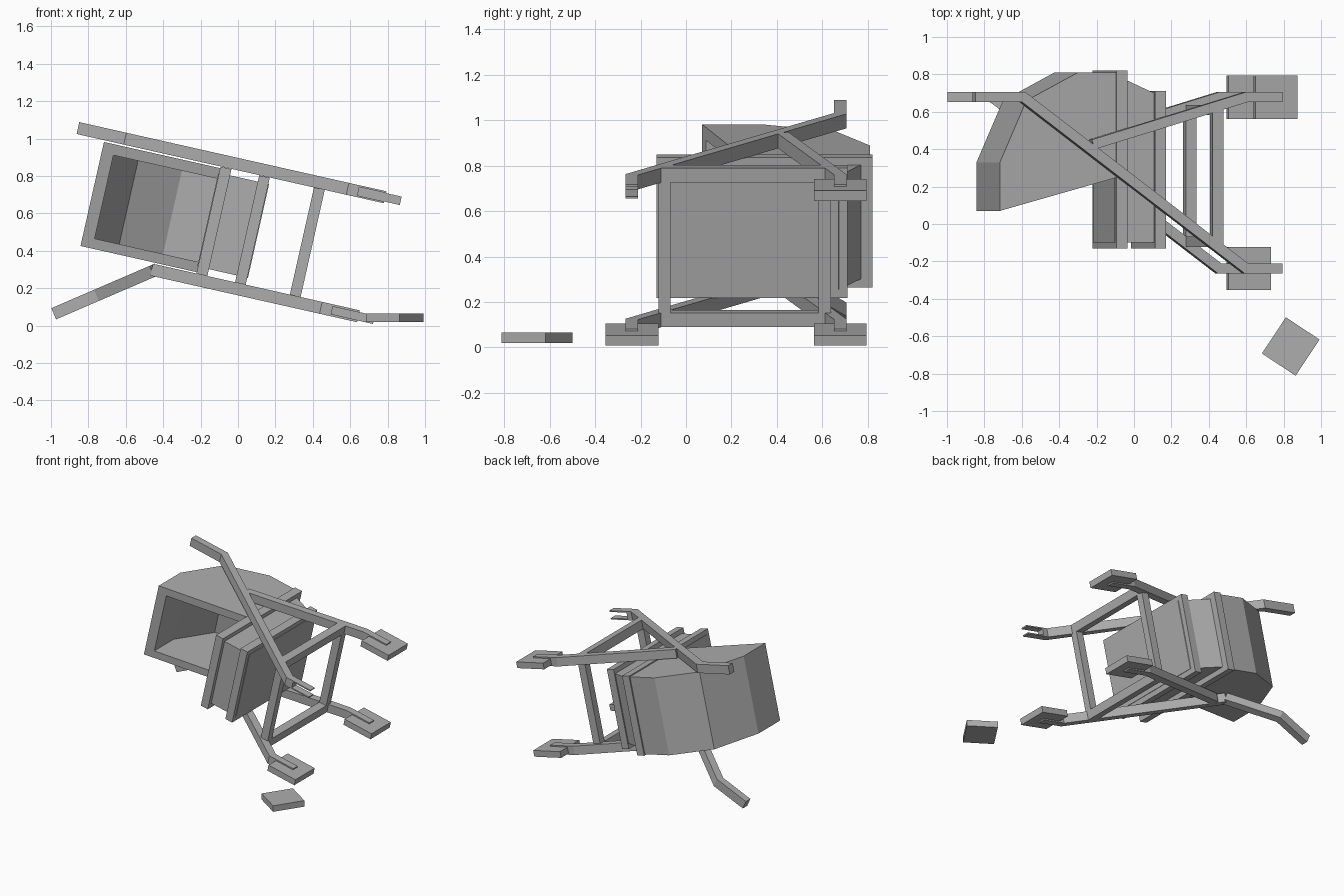
import bpy, bmesh, math
from mathutils import Matrix, Vector

if "Cube" in bpy.data.objects:
    bpy.data.objects.remove(bpy.data.objects["Cube"], do_unlink=True)

grey = bpy.data.materials.new("plain grey")
grey.use_nodes = True
COLOUR = (0.42, 0.42, 0.42, 1)
grey.diffuse_color = COLOUR
grey.node_tree.nodes["Principled BSDF"].inputs["Base Color"].default_value = COLOUR

# The whole cart leans about the y axis
TILT = Matrix.Rotation(math.radians(12.7), 4, 'Y')
MID = 0.516  # mirror level between the two side frames


def prism(name, outline, low, high, matrix=TILT):
    """Extrude a flat outline from the low level to the high level."""
    bm = bmesh.new()
    face = bm.faces.new([bm.verts.new((x, y, low)) for x, y in outline])
    new = bmesh.ops.extrude_face_region(bm, geom=[face])["geom"]
    bmesh.ops.translate(bm, vec=(0, 0, high - low),
                        verts=[g for g in new if isinstance(g, bmesh.types.BMVert)])
    bmesh.ops.recalc_face_normals(bm, faces=bm.faces)
    mesh = bpy.data.meshes.new(name)
    bm.to_mesh(mesh)
    bm.free()
    mesh.materials.append(grey)
    obj = bpy.data.objects.new(name, mesh)
    obj.matrix_world = matrix
    bpy.context.collection.objects.link(obj)
    return obj


def rect(x0, x1, y0, y1):
    return [(x0, y0), (x1, y0), (x1, y1), (x0, y1)]


def strip(path, width=0.054):
    """Outline of a mitred plank that follows a path."""
    pts = [Vector(p) for p in path]
    left, right = [], []
    for i, p in enumerate(pts):
        dirs = []
        if i > 0:
            dirs.append((p - pts[i - 1]).normalized())
        if i < len(pts) - 1:
            dirs.append((pts[i + 1] - p).normalized())
        along = sum(dirs, Vector((0, 0))).normalized()
        side = Vector((-along.y, along.x)) * width / 2 / along.dot(dirs[0])
        left.append(p + side)
        right.append(p - side)
    return [tuple(p) for p in left + right[::-1]]


# Tub: two side cheeks and a folded back panel
outer = [(-0.915, 0.07), (-0.915, 0.33), (-0.77, 0.66), (-0.488, 0.81), (-0.27, 0.81)]
inner = [(-0.27, 0.755), (-0.475, 0.755), (-0.715, 0.625), (-0.85, 0.32), (-0.85, 0.088)]
prism("tub_panel", outer + inner, 0.285, 0.742)
for side, low, high in (("lower", 0.23, 0.285), ("upper", 0.742, 0.80)):
    prism("tub_cheek_" + side, outer + [(-0.27, 0.25)], low, high)

# Neck with two flange boards around it
prism("neck", [(-0.282, -0.10), (-0.004, -0.10), (-0.004, 0.67),
               (-0.064, 0.70), (-0.218, 0.77), (-0.282, 0.77)], 0.26, 0.774)
prism("large_flange", rect(-0.278, -0.218, -0.13, 0.82), 0.222, 0.808)
prism("small_flange", rect(-0.066, -0.008, -0.13, 0.71), 0.222, 0.808)

# Side frames: long diagonal beam, short leg, slotted ends
FRONT_Y, BACK_Y = -0.238, 0.678
HANDLE, BEND, FOOT, SLOT, END = -1.067, -0.80, 0.42, 0.47, 0.617
BREAK = (-0.50, 0.452)
T = 0.0325  # half thickness of a beam
P = 0.023   # half thickness of a foot pad
half_pad = 0.116

for side, sign in (("upper", 1), ("lower", -1)):
    level = MID + sign * 0.326
    if sign > 0:
        beam = [(HANDLE, BACK_Y), (BEND, BACK_Y)]
    else:
        beam = [BREAK]
    beam += [(FOOT, FRONT_Y), (SLOT, FRONT_Y)]
    prism("beam_" + side, strip(beam), level - T, level + T)
    leg = [(-0.42, 0.425), (FOOT, BACK_Y), (SLOT, BACK_Y)]
    prism("leg_" + side, strip(leg), level - T, level + T)
    for place, y in (("front", FRONT_Y), ("back", BACK_Y)):
        tip = rect(SLOT, END, y - 0.027, y + 0.027)
        prism(f"prong_top_{place}_{side}", tip, level + P, level + T)
        prism(f"prong_bottom_{place}_{side}", tip, level - T, level - P)
        if not (sign > 0 and place == "front"):
            pad = rect(SLOT, SLOT + 2 * half_pad, y - half_pad, y + half_pad)
            prism(f"foot_{place}_{side}", pad, level - P, level + P)
    # Cross bar between the beam and the leg
    prism("cross_bar_" + side, rect(0.234, 0.293, -0.12, 0.64), level - T, level + T)

# Upright bars of the square frame
for place, y in (("front", -0.095), ("back", 0.61)):
    prism("upright_" + place, rect(0.234, 0.293, y - 0.027, y + 0.027), 0.222, 0.81)

# Snapped lower handle, folded down at the break
pivot = Vector((BREAK[0], 0, MID - 0.326))
fold = (Matrix.Translation(TILT @ pivot) @ Matrix.Rotation(math.radians(-23.3), 4, 'Y')
        @ Matrix.Translation(-pivot))
prism("broken_handle", strip([BREAK, (BEND - 0.03, BACK_Y), (HANDLE - 0.02, BACK_Y)]),
      pivot.z - T, pivot.z + T, fold)

# Foot pad lying loose on the ground
loose = Matrix.Translation((0.838, -0.655, 0.042)) @ Matrix.Rotation(math.radians(-33.5), 4, 'Z')
prism("loose_foot", rect(-0.108, 0.108, -half_pad, half_pad), -P, P, loose)
